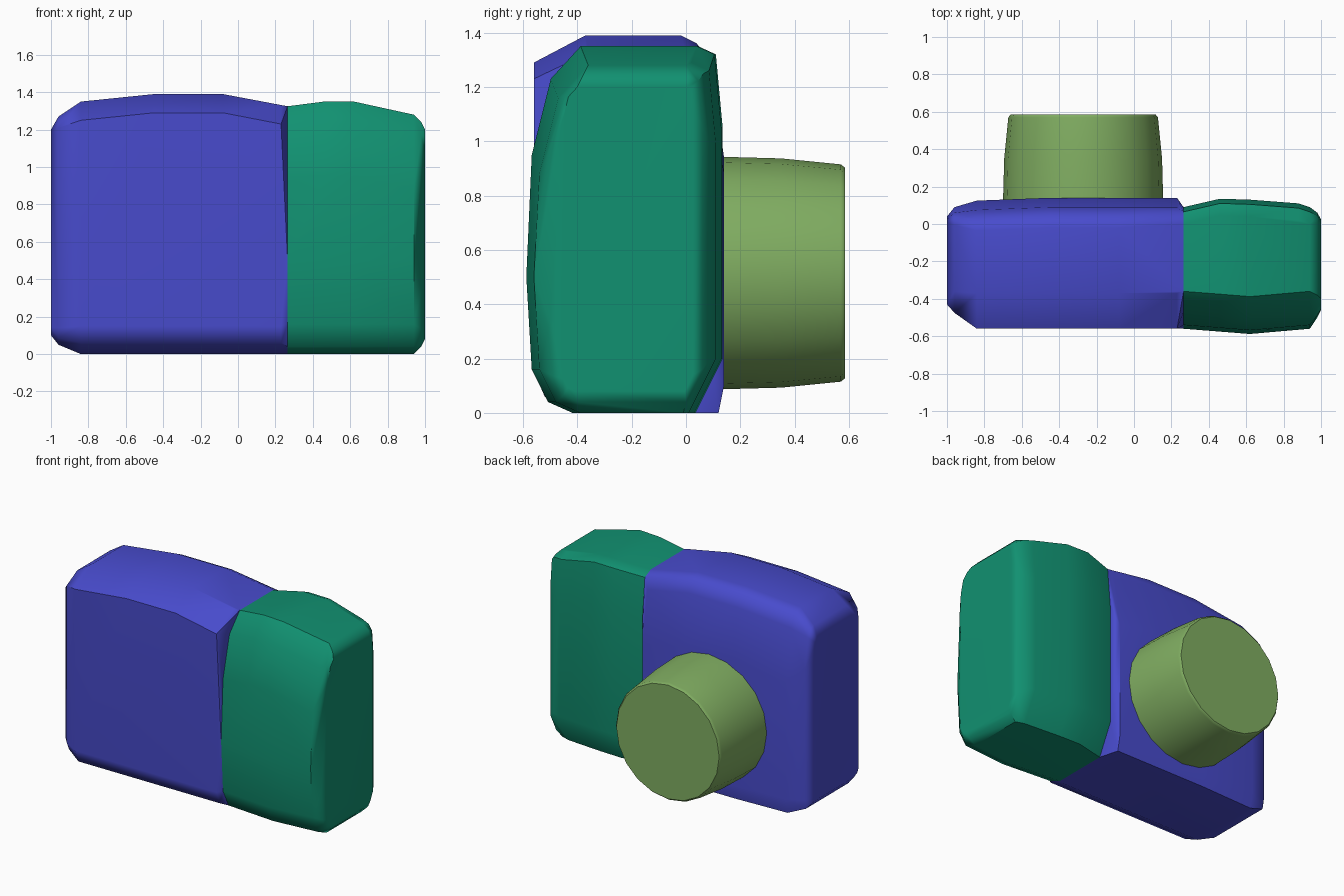
import bpy, bmesh, math

cube = bpy.data.objects.get("Cube")
if cube:
    bpy.data.objects.remove(cube, do_unlink=True)


def material(name, colour):
    mat = bpy.data.materials.new(name)
    mat.use_nodes = True
    mat.diffuse_color = (*colour, 1)
    shader = mat.node_tree.nodes["Principled BSDF"]
    shader.inputs["Base Color"].default_value = (*colour, 1)
    shader.inputs["Roughness"].default_value = 0.7
    return mat


def section(profile, x, front, back, bottom, top, scale):
    """Place a chamfered outline in the plane x; offsets run inward from the box sides."""
    points = []
    for side, dy, level, dz in profile:
        y = front + dy * scale if side == "front" else back - dy * scale
        z = bottom + dz * scale if level == "low" else top - dz * scale
        points.append((x, y, z))
    return points


def hull_object(name, points, mat):
    """Wrap the sections in one faceted convex shell with softened shading."""
    bm = bmesh.new()
    for p in points:
        bm.verts.new(p)
    bmesh.ops.convex_hull(bm, input=bm.verts[:])
    loose = [v for v in bm.verts if not v.link_faces]
    bmesh.ops.delete(bm, geom=loose, context="VERTS")
    bmesh.ops.dissolve_limit(bm, angle_limit=math.radians(1),
                             verts=bm.verts[:], edges=bm.edges[:])
    bmesh.ops.recalc_face_normals(bm, faces=bm.faces[:])
    mesh = bpy.data.meshes.new(name)
    bm.to_mesh(mesh)
    bm.free()
    mesh.materials.append(mat)
    obj = bpy.data.objects.new(name, mesh)
    bpy.context.collection.objects.link(obj)
    bpy.ops.object.select_all(action="DESELECT")
    obj.select_set(True)
    bpy.context.view_layer.objects.active = obj
    bpy.ops.object.shade_smooth_by_angle(angle=math.radians(40))
    weighted = obj.modifiers.new("even_shading", "WEIGHTED_NORMAL")
    weighted.keep_sharp = True
    return obj


blue = material("blue", (0.065, 0.071, 0.61))
green = material("teal green", (0.0056, 0.283, 0.165))
olive = material("olive green", (0.216, 0.418, 0.12))

# Outlines: side, inward distance, level, vertical distance
body_profile = [
    ("front", 0, "low", 0.15), ("front", 0, "high", 0.1),
    ("front", 0.19, "high", 0), ("back", 0.16, "high", 0),
    ("back", 0.1, "high", 0.03), ("back", 0.05, "high", 0.1),
    ("back", 0, "high", 0.45), ("back", 0, "low", 0.1),
    ("back", 0.02, "low", 0), ("front", 0.16, "low", 0),
    ("front", 0.04, "low", 0.06),
]
grip_profile = [
    ("front", 0.02, "low", 0.16), ("front", 0, "low", 0.5),
    ("front", 0.02, "high", 0.4), ("front", 0.09, "high", 0.12),
    ("front", 0.2, "high", 0), ("back", 0.09, "high", 0),
    ("back", 0.025, "high", 0.03), ("back", 0, "high", 0.3),
    ("back", 0, "low", 0.2), ("back", 0.1, "low", 0),
    ("front", 0.17, "low", 0), ("front", 0.08, "low", 0.04),
]

# The two halves meet in a shared section
joint = section(grip_profile, 0.265, -0.56, 0.09, 0, 1.325, 1)

# Main body
body_points = list(joint)
for row in [(-1, -0.43, 0.04, 0.1, 1.2, 0.3),
            (-0.96, -0.475, 0.09, 0.05, 1.27, 0.6),
            (-0.84, -0.56, 0.125, 0, 1.35, 1),
            (-0.45, -0.56, 0.14, 0, 1.39, 1),
            (-0.08, -0.56, 0.14, 0, 1.39, 1),
            (0.23, -0.56, 0.14, 0, 1.33, 1)]:
    body_points += section(body_profile, *row)
hull_object("main_body", body_points, blue)

# Side grip
grip_points = list(joint)
for row in [(0.46, -0.575, 0.135, 0, 1.35, 1),
            (0.62, -0.588, 0.13, 0, 1.35, 1),
            (0.88, -0.565, 0.11, 0, 1.29, 1),
            (0.94, -0.56, 0.09, 0, 1.28, 1),
            (0.98, -0.5, 0.06, 0.04, 1.24, 0.6),
            (1, -0.46, 0.025, 0.08, 1.2, 0.3)]:
    grip_points += section(grip_profile, *row)
hull_object("side_grip", grip_points, green)

# Tapered round barrel on the back
sides = 20
barrel_points = []
for y, radius in [(0.13, 0.428), (0.35, 0.422), (0.57, 0.4), (0.585, 0.388)]:
    for i in range(sides):
        a = math.tau * i / sides
        barrel_points.append((-0.272 + radius * math.cos(a), y,
                              0.515 + radius * math.sin(a)))
hull_object("round_barrel", barrel_points, olive)
